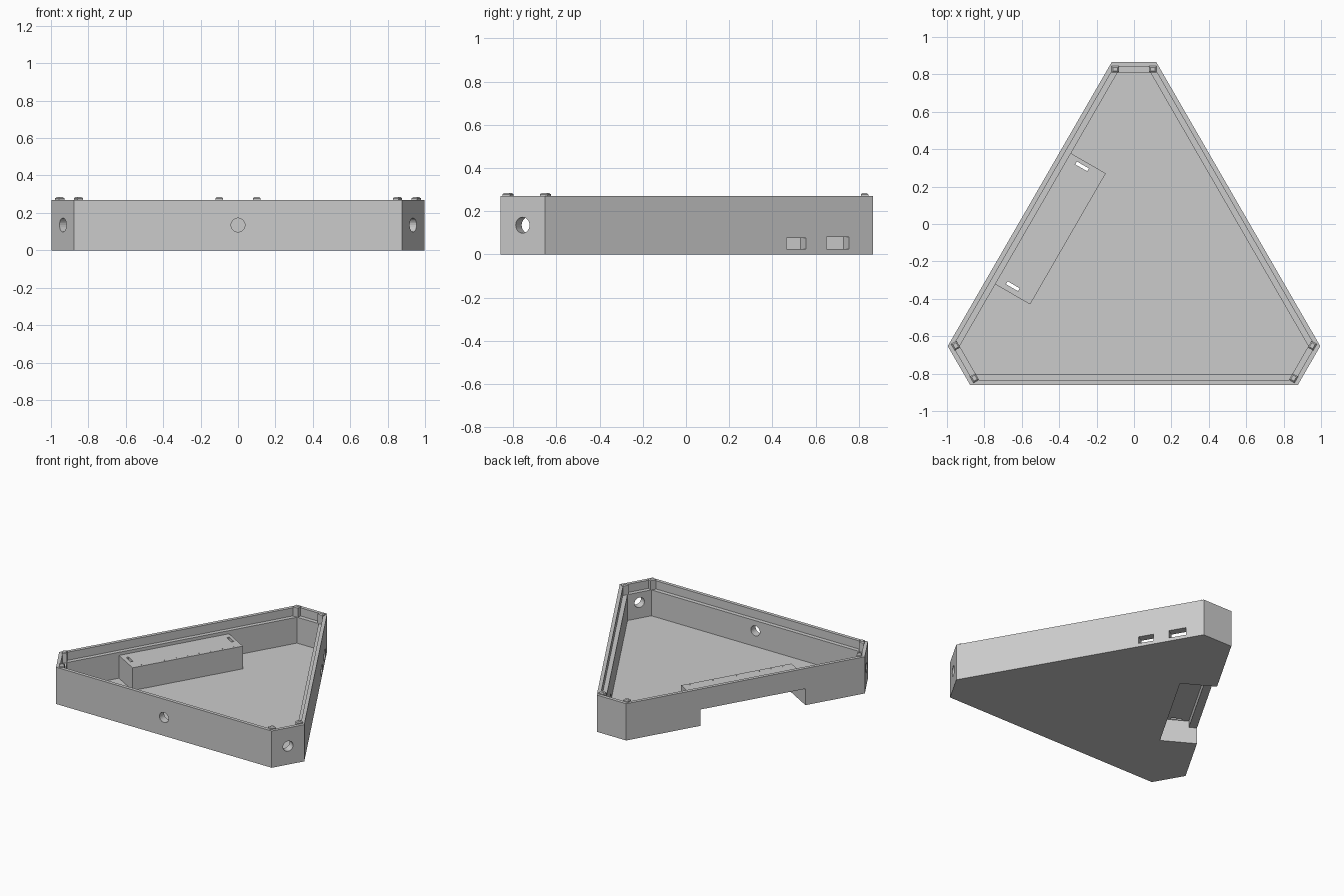
import bpy, bmesh, math
from mathutils import Vector, Matrix

old = bpy.data.objects.get("Cube")
if old:
    bpy.data.objects.remove(old, do_unlink=True)

CENTRE = Vector((0, -0.216))
LONG, SHORT = 0.644, 1.081      # distances from centre to long and short sides
HEIGHT, FLOOR, LEDGE = 0.27, 0.02, 0.21
RIM, WALL = 0.025, 0.055        # thickness at the rim and below the ledge

grey = bpy.data.materials.new("light grey")
grey.use_nodes = True
colour = (0.6, 0.6, 0.6, 1)
grey.diffuse_color = colour
grey.node_tree.nodes["Principled BSDF"].inputs["Base Color"].default_value = colour


def finish(name, bm):
    bmesh.ops.recalc_face_normals(bm, faces=bm.faces)
    mesh = bpy.data.meshes.new(name)
    bm.to_mesh(mesh)
    bm.free()
    mesh.materials.append(grey)
    ob = bpy.data.objects.new(name, mesh)
    bpy.context.collection.objects.link(ob)
    return ob


def prism(name, points, z0, z1):
    bm = bmesh.new()
    face = bm.faces.new([bm.verts.new((p[0], p[1], z0)) for p in points])
    top = bmesh.ops.extrude_face_region(bm, geom=[face])["geom"]
    verts = [v for v in top if isinstance(v, bmesh.types.BMVert)]
    bmesh.ops.translate(bm, verts=verts, vec=(0, 0, z1 - z0))
    return finish(name, bm)


def outline(inset):
    """Triangle with cut corners, moved inward by inset."""
    points = []
    for i in range(6):
        a, b = math.radians(60 * i - 90), math.radians(60 * i - 30)
        da, db = (LONG, SHORT) if i % 2 == 0 else (SHORT, LONG)
        da, db = da - inset, db - inset
        det = math.sin(b - a)
        points.append(CENTRE + Vector((da * math.sin(b) - db * math.sin(a),
                                       db * math.cos(a) - da * math.cos(b))) / det)
    return points


def side_box(name, angle, d0, d1, t0, t1, z0, z1):
    """Box facing a side: d is distance outward, t runs along the side."""
    n = Vector((math.cos(math.radians(angle)), math.sin(math.radians(angle))))
    t = Vector((-n.y, n.x))
    corners = [(d0, t0), (d1, t0), (d1, t1), (d0, t1)]
    return prism(name, [CENTRE + n * d + t * s for d, s in corners], z0, z1)


def round_cutter(angle, distance):
    bm = bmesh.new()
    turn = Matrix.Rotation(math.radians(angle), 4, "Z")
    shift = Matrix.Translation((CENTRE.x, CENTRE.y, HEIGHT / 2))
    place = shift @ turn @ Matrix.Translation((distance, 0, 0)) @ Matrix.Rotation(math.pi / 2, 4, "Y")
    bmesh.ops.create_cone(bm, cap_ends=True, segments=24, radius1=0.037,
                          radius2=0.037, depth=0.2, matrix=place)
    return finish("hole_cutter", bm)


def cut(ob, cutters):
    bpy.context.view_layer.objects.active = ob
    for c in cutters:
        c.hide_render = True
        mod = ob.modifiers.new("cut", "BOOLEAN")
        mod.operation, mod.solver, mod.object = "DIFFERENCE", "EXACT", c
        bpy.ops.object.modifier_apply(modifier=mod.name)
        bpy.data.objects.remove(c, do_unlink=True)


# Tray with stepped wall
tray = prism("tray", outline(0), 0, HEIGHT)
cut(tray, [prism("inner_cutter", outline(WALL), FLOOR, 0.4),
           prism("rim_cutter", outline(RIM), LEDGE, 0.4)])

# Cable holes in the front and the two front corners
cut(tray, [round_cutter(-90, LONG), round_cutter(-30, SHORT), round_cutter(210, SHORT)])

# Ports in the left side wall
cut(tray, [side_box("port_cutter", 30, 0.5, 0.7, 0.415, 0.519, 0.025, 0.075),
           side_box("port_cutter", 30, 0.5, 0.7, 0.629, 0.75, 0.025, 0.08)])

# Opening under the housing, through floor and wall
cut(tray, [side_box("floor_cutter", 150, 0.394, 0.589, -0.33, 0.44, -0.1, 0.1),
           side_box("wall_cutter", 150, 0.57, 0.7, -0.33, 0.44, -0.1, 0.12)])

# Hollow housing, open below and outward
housing = side_box("housing", 150, 0.374, 0.5892, -0.346, 0.463, 0.004, 0.187)
cut(housing, [side_box("cavity_cutter", 150, 0.394, 0.7, -0.33, 0.44, -0.1, 0.167)])
cut(housing, [side_box("slot_cutter", 150, 0.465, 0.54, t - 0.009, t + 0.009, 0.1, 0.3)
              for t in (-0.315, 0.425)])
cut(housing, [side_box("dot_cutter", 150, 0.39, 0.396, t - 0.003, t + 0.003, 0.18, 0.3)
              for t in (-0.29 + 0.085 * i for i in range(9))])

# Locating tabs standing on the ledge at each corner
for corner in range(3):
    for side in (-1, 1):
        tab = side_box("corner_tab", 90 + 120 * corner, SHORT - WALL, SHORT - RIM + 0.004,
                       side * 0.1 - 0.02, side * 0.1 + 0.02, LEDGE - 0.005, 0.285)
        bm = bmesh.new()
        bm.from_mesh(tab.data)
        rim = [e for e in bm.edges if all(v.co.z > 0.28 for v in e.verts)]
        bmesh.ops.bevel(bm, geom=rim, offset=0.007, segments=1, affect="EDGES")
        bm.to_mesh(tab.data)
        bm.free()
